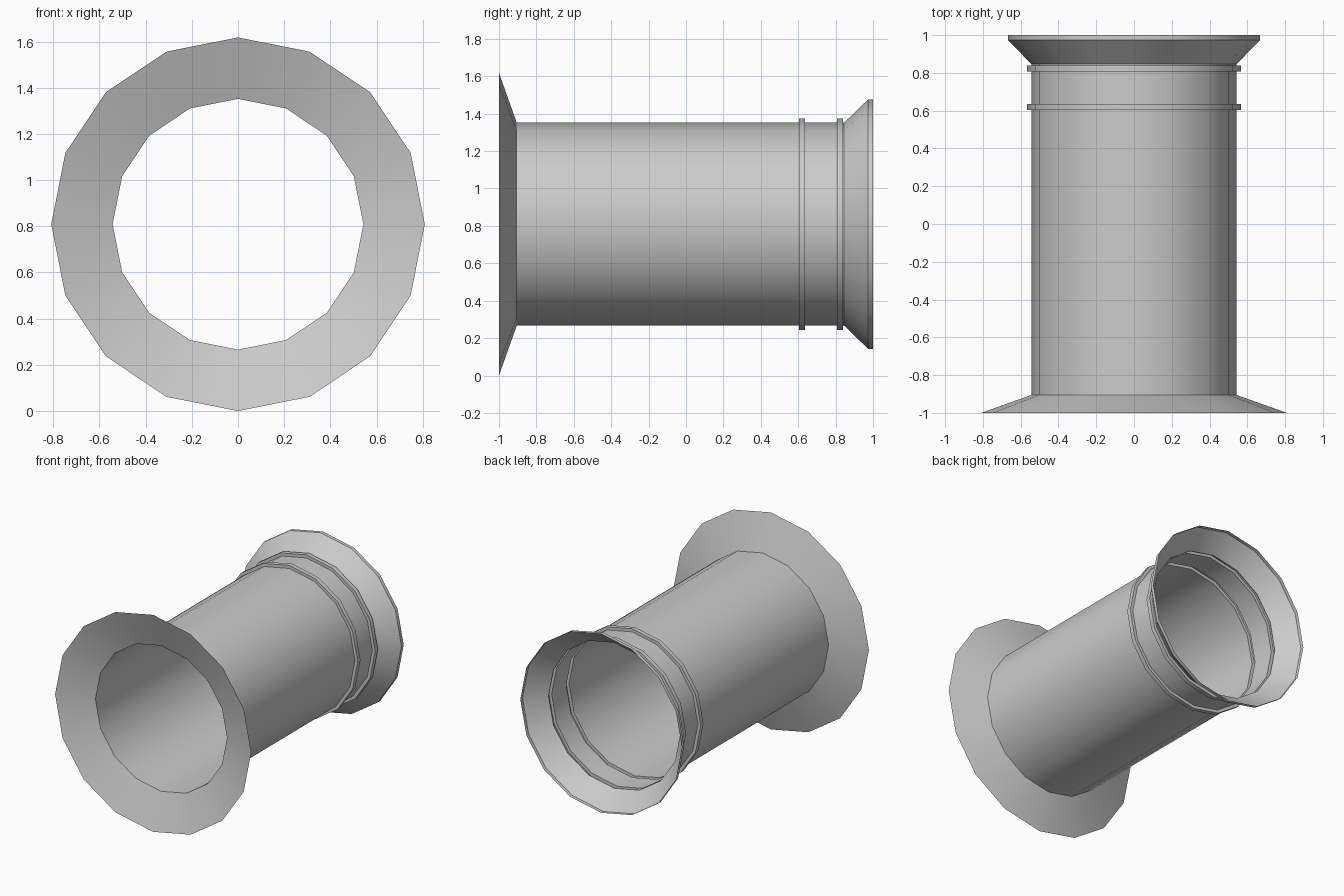
import bpy, bmesh, math

if "Cube" in bpy.data.objects:
    bpy.data.objects.remove(bpy.data.objects["Cube"])

SIDES = 16
AXIS_Z = 0.809      # height of the pipe axis
R = 0.543           # pipe radius
RB = 0.566          # raised band radius

metal = bpy.data.materials.new("grey_metal")
metal.diffuse_color = (0.6, 0.6, 0.6, 1)
metal.use_nodes = True
metal.node_tree.nodes["Principled BSDF"].inputs["Base Color"].default_value = metal.diffuse_color


def lathe(name, profile):
    """Revolve (y, radius) points around the pipe axis as a thin sheet."""
    bm = bmesh.new()
    rings = []
    for y, r in profile:
        rings.append([bm.verts.new((r * math.sin(2 * math.pi * i / SIDES), y,
                                    AXIS_Z + r * math.cos(2 * math.pi * i / SIDES)))
                      for i in range(SIDES)])
    for a, b in zip(rings, rings[1:]):
        for i in range(SIDES):
            j = (i + 1) % SIDES
            bm.faces.new((a[i], b[i], b[j], a[j]))
    bm.normal_update()
    f = bm.faces[:][0]
    c = f.calc_center_median()
    if f.normal.x * c.x + f.normal.z * (c.z - AXIS_Z) < 0:
        bmesh.ops.reverse_faces(bm, faces=bm.faces[:])
    me = bpy.data.meshes.new(name)
    bm.to_mesh(me)
    bm.free()
    me.materials.append(metal)
    ob = bpy.data.objects.new(name, me)
    bpy.context.collection.objects.link(ob)
    bpy.ops.object.select_all(action='DESELECT')
    ob.select_set(True)
    bpy.context.view_layer.objects.active = ob
    bpy.ops.object.shade_smooth_by_angle(angle=math.radians(30))
    return ob


# Wide shallow flange at the front
lathe("front_flange", [(-1.0, 0.809), (-0.905, R)])

# Pipe with two raised bands pressed into the sheet
lathe("pipe", [(-0.905, R), (0.603, R), (0.603, RB), (0.635, RB), (0.635, R),
               (0.808, R), (0.808, RB), (0.84, RB), (0.84, R), (0.846, R)])

# Flared bell with a short straight lip at the back
lathe("back_bell", [(0.846, R), (0.974, 0.667), (1.0, 0.667)])
